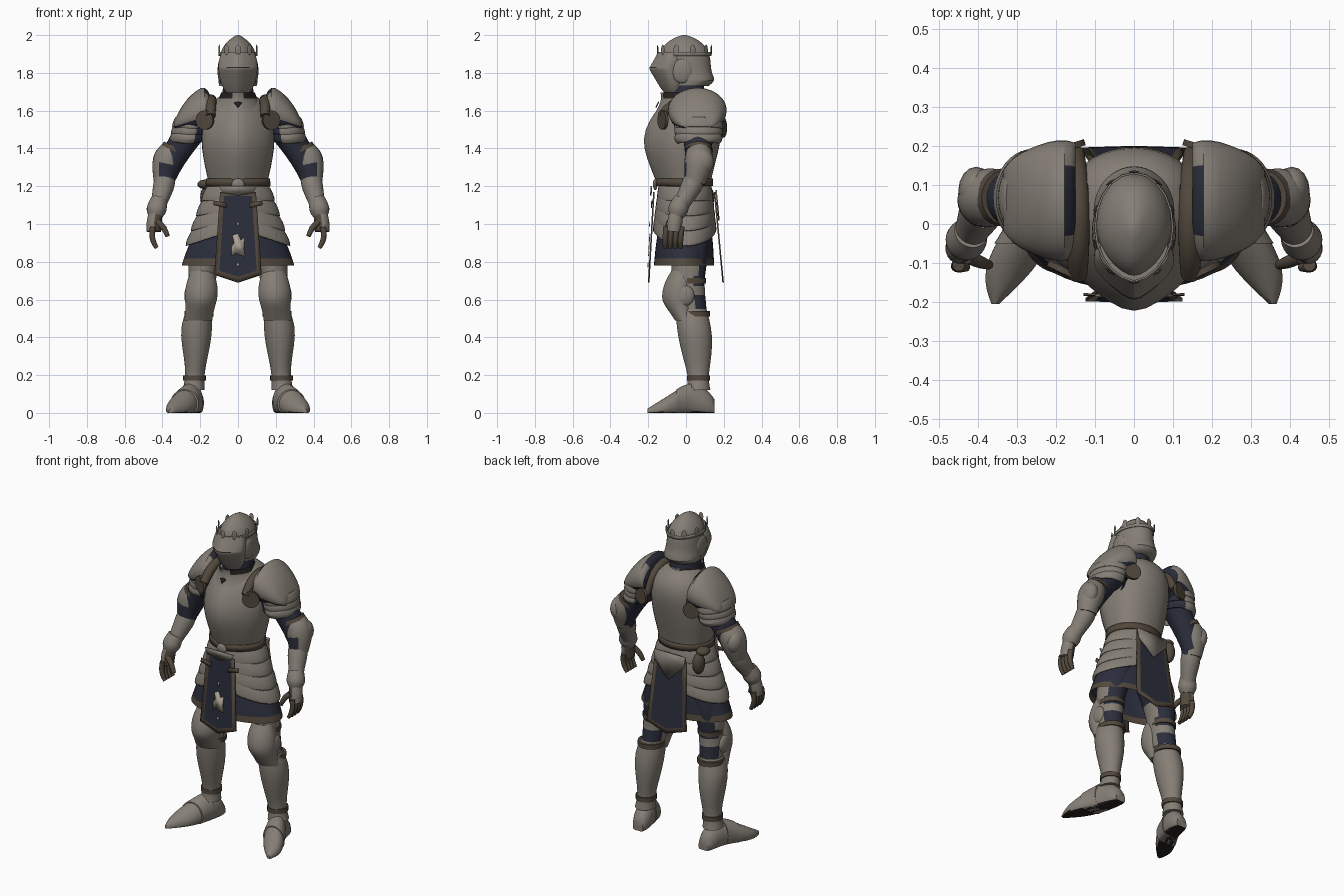
import bpy, bmesh, math
from mathutils import Vector, Matrix

if "Cube" in bpy.data.objects:
    bpy.data.objects.remove(bpy.data.objects["Cube"])


def material(name, r, g, b):
    m = bpy.data.materials.new(name)
    m.use_nodes = True
    m.diffuse_color = (r, g, b, 1)
    shader = m.node_tree.nodes["Principled BSDF"]
    shader.inputs["Base Color"].default_value = (r, g, b, 1)
    shader.inputs["Roughness"].default_value = .7
    return m


STEEL = material("warm grey steel", .235, .21, .18)
NAVY = material("navy cloth", .024, .027, .045)
BROWN = material("brown leather", .085, .065, .046)
DARK = material("dark gap", .02, .017, .015)
BEIGE = material("beige emblem", .42, .37, .29)
made = []


def finish(name, bm, mats, mirror=False, smooth=1, rule=None, thick=0):
    """Turn a bmesh into an object; rule picks a material slot per face."""
    bmesh.ops.recalc_face_normals(bm, faces=bm.faces)
    bm.normal_update()
    if rule:
        for f in bm.faces:
            f.material_index = rule(f.calc_center_median(), f.normal)
    mesh = bpy.data.meshes.new(name)
    bm.to_mesh(mesh)
    bm.free()
    ob = bpy.data.objects.new(name, mesh)
    bpy.context.collection.objects.link(ob)
    for m in mats:
        mesh.materials.append(m)
    if mirror:
        ob.modifiers.new("mirror", "MIRROR").use_mirror_merge = False
    if thick:
        ob.modifiers.new("thickness", "SOLIDIFY").thickness = thick
    if smooth:
        ob.modifiers.new("rounding", "SUBSURF").levels = smooth
        ob.modifiers["rounding"].render_levels = smooth
    made.append(ob)


def skin(name, rings, mats, caps=True, **opts):
    """Bridge rings of points, with creased end caps."""
    bm = bmesh.new()
    crease = bm.edges.layers.float.new("crease_edge")
    loops = [[bm.verts.new(p) for p in ring] for ring in rings]
    n = len(loops[0])
    for a, b in zip(loops, loops[1:]):
        for i in range(n):
            j = (i + 1) % n
            bm.faces.new((a[i], a[j], b[j], b[i]))
    if caps:
        for end in (loops[0], loops[-1]):
            for e in bm.faces.new(end).edges:
                e[crease] = 1
    finish(name, bm, mats, **opts)


def loft(name, mats, rows, axis="z", keel=0, square=1, sag=0, seg=20, **opts):
    """Rows are (station, centre, half width, low, high); keel sharpens the low
    side, square flattens the high side, sag lifts front and back above the sides."""
    rings = []
    for t, mid, w, lo, hi in rows:
        ring = []
        for i in range(seg):
            a = math.tau * i / seg
            c, s = math.cos(a), math.sin(a)
            if s < 0:
                s = s * (1 - keel) - keel * (1 - abs(c))
            else:
                s = s ** square
            u, v = mid + w * c, (lo + hi) / 2 + s * (hi - lo) / 2
            lift = t + sag * (1 - abs(c))
            ring.append({"z": (u, v, lift), "y": (u, t, max(v, 0)), "x": (t, u, v)}[axis])
        rings.append(ring)
    skin(name, rings, mats, **opts)


def tube(name, mats, path, seg=12, **opts):
    """Round limb through (x, y, z, radius) points."""
    pts = [Vector(p[:3]) for p in path]
    rings = []
    for i, p in enumerate(pts):
        d = pts[min(i + 1, len(pts) - 1)] - pts[max(i - 1, 0)]
        u = d.cross(Vector((1, 0, 0))).normalized()
        v = d.cross(u).normalized()
        turn = [math.tau * k / seg for k in range(seg)]
        rings.append([p + path[i][3] * (u * math.cos(a) + v * math.sin(a)) for a in turn])
    skin(name, rings, mats, **opts)


def ball(name, mat, loc, size, mirror=True):
    bm = bmesh.new()
    place = Matrix.Translation(loc) @ Matrix.Diagonal((*size, 1))
    bmesh.ops.create_uvsphere(bm, u_segments=16, v_segments=10, radius=1, matrix=place)
    finish(name, bm, [mat], mirror=mirror, smooth=0)


def plate(name, mats, outline, depth, border=0, thick=.008):
    """Flat panel from (x, z) points; depth gives y for a height."""
    bm = bmesh.new()
    face = bm.faces.new([bm.verts.new((x, depth(z), z)) for x, z in outline])
    bm.normal_update()
    if border:
        for f in bmesh.ops.inset_region(bm, faces=[face], thickness=border, use_boundary=True)["faces"]:
            f.material_index = 1
    finish(name, bm, mats, smooth=0, thick=thick)


# Helmet: skull, visor with eye slit, pivots, crown
loft("helmet_skull", [STEEL], [
    (2, 0, .008, -.02, 0), (1.985, 0, .035, -.07, .05), (1.95, 0, .075, -.12, .1),
    (1.9, 0, .1, -.145, .13), (1.84, 0, .1, -.13, .132), (1.79, 0, .1, -.1, .14),
    (1.76, 0, .108, -.08, .16), (1.73, 0, .1, -.08, .12)], keel=.2)
loft("visor", [STEEL, DARK], [
    (1.905, 0, .09, -.155, 0), (1.87, 0, .103, -.175, .01), (1.838, 0, .105, -.194, .01),
    (1.831, 0, .105, -.198, .01), (1.826, 0, .105, -.201, .01), (1.819, 0, .105, -.202, .01),
    (1.77, 0, .098, -.17, .01), (1.72, 0, .083, -.14, 0), (1.69, 0, .06, -.115, -.02)], keel=.55,
    rule=lambda c, n: int(1.827 < c.z < 1.83 and abs(c.x) < .05 and c.y < -.09))
ball("visor_pivots", STEEL, (.092, -.02, 1.81), (.016, .055, .065))
loft("crown_band", [STEEL], [(1.91, 0, .102, -.15, .133), (1.89, 0, .103, -.15, .134)],
     keel=.1, caps=False, thick=.005, smooth=0)
bm = bmesh.new()
for k in range(10):
    a = math.tau * (k + .5) / 10
    place = (Matrix.Translation((.104 * math.cos(a), .142 * math.sin(a) - .008, 1.922))
             @ Matrix.Rotation(a, 4, "Z") @ Matrix.Diagonal((.004, .016, .028, 1)))
    bmesh.ops.create_uvsphere(bm, u_segments=4, v_segments=4, radius=1, matrix=place)
finish("crown_points", bm, [STEEL], smooth=0)

# Neck and collar
loft("neck_padding", [NAVY], [(1.58, 0, .1, -.1, .12), (1.7, 0, .085, -.1, .1), (1.78, 0, .07, -.07, .09)])
loft("collar", [STEEL, DARK], [
    (1.58, 0, .155, -.175, .17), (1.63, 0, .12, -.145, .13), (1.665, 0, .1, -.135, .115),
    (1.695, 0, .092, -.14, .11)], keel=.3, caps=False,
    rule=lambda c, n: int(c.z > 1.67 and abs(c.x) > .04))
plate("collar_clasp", [DARK], [(-.02, 1.64), (0, 1.645), (.02, 1.64), (0, 1.615)],
      lambda z: -.142 - (1.645 - z) * .5, thick=.006)

# Cuirass, belt and pouch
loft("cuirass", [STEEL], [
    (1.2, 0, .155, -.155, .13), (1.25, 0, .165, -.175, .137), (1.35, 0, .188, -.218, .165),
    (1.45, 0, .2, -.243, .187), (1.55, 0, .185, -.205, .205), (1.62, 0, .16, -.15, .19),
    (1.67, 0, .115, -.09, .15), (1.69, 0, .07, -.05, .1)], keel=.35, square=.7)
loft("belt", [BROWN], [(1.24, 0, .17, -.165, .143), (1.2, 0, .172, -.165, .143)], keel=.2,
     caps=False, thick=.008, smooth=0)
ball("belt_buckle", STEEL, (0, -.163, 1.21), (.034, .012, .03), mirror=False)
ball("belt_pouch", BROWN, (-.165, .11, 1.14), (.035, .04, .065), mirror=False)
ball("pouch_flap", BROWN, (-.175, .08, 1.21), (.04, .045, .025), mirror=False)

# Overlapping skirt lames that rise at front and back, cloth skirt below
for k in range(4):
    top, flare = 1.215 - .08 * k, .028 * k
    loft("skirt_lame", [STEEL], [
        (top, 0, .158 + flare, -.147 - flare / 4, .134 + flare / 5),
        (top - .05, 0, .19 + flare, -.157 - flare / 4, .145 + flare / 5),
        (top - .095, 0, .2 + flare, -.16 - flare / 4, .148 + flare / 5)],
        keel=.15, sag=.03 * k, caps=False, thick=.006)
loft("cloth_skirt", [NAVY, BROWN], [
    (1.05, 0, .19, -.135, .125), (.9, 0, .262, -.162, .147), (.805, 0, .296, -.17, .15),
    (.78, 0, .303, -.173, .152)], caps=False, rule=lambda c, n: int(c.z < .8))

# Tabard panels with leather border, emblem and rear steel point
front = lambda z: -.174 - (1.17 - z) * .057
back = lambda z: .155 + (1.17 - z) * .095
panel = [(-.095, 1.17), (.095, 1.17), (.125, .735), (0, .69), (-.125, .735)]
plate("front_tabard", [NAVY, BROWN], panel, front, border=.031)
plate("back_tabard", [NAVY, BROWN], [(x * 1.1, z) for x, z in panel], back, border=.031)
emblem = [(-.035, .83), (-.01, .845), (.01, .835), (.038, .83), (.03, .87), (.035, .93),
          (.015, .915), (0, .95), (-.03, .94), (-.02, .9), (-.035, .88)]
over = lambda z: front(z) - .007
plate("emblem", [BEIGE], emblem, over, thick=.004)
for z in (.785, 1.0):
    plate("emblem_stud", [BEIGE], [(-.008, z), (0, z - .014), (.008, z), (0, z + .014)], over, thick=.004)
plate("rear_skirt_point", [STEEL], [(-.108, 1.18), (.108, 1.18), (.1, 1.12), (0, 1.02), (-.1, 1.12)],
      lambda z: back(z) + .009)
plate("front_skirt_point", [STEEL], [(-.1, 1.2), (.1, 1.2), (.08, 1.165), (0, 1.15), (-.08, 1.165)], over)
for side in (-1, 1):
    plate("front_hanger_strap", [BROWN], [
        (side * x, z) for x, z in ((.06, 1.11), (.13, 1.125), (.13, 1.1), (.06, 1.085))], over, thick=.006)

# Shoulders: straps, pauldrons, lames, rondels
tube("shoulder_straps", [BROWN], [
    (.145, -.13, 1.57, .026), (.143, -.075, 1.64, .03), (.142, .03, 1.67, .03),
    (.145, .13, 1.635, .028), (.15, .18, 1.52, .024)], mirror=True)
loft("pauldrons", [STEEL, NAVY], [
    (.15, .06, .15, 1.5, 1.69), (.175, .06, .16, 1.48, 1.735), (.22, .06, .155, 1.47, 1.71),
    (.27, .06, .135, 1.47, 1.665), (.31, .06, .115, 1.48, 1.605), (.335, .06, .08, 1.5, 1.55)],
    axis="x", mirror=True, rule=lambda c, n: int(n.z < -.5 or n.x < -.8))
for k in range(3):
    x, z = .238 + .009 * k, 1.57 - .04 * k
    loft("pauldron_lame", [STEEL, NAVY], [
        (z, x, .094, -.06, .19), (z - .03, x + .004, .105, -.067, .2),
        (z - .056, x + .008, .106 - .004 * k, -.062 + .008 * k, .197 - .01 * k)],
        sag=-.015, mirror=True, caps=False, thick=.006, rule=lambda c, n: int(n.x < -.45))
for y, z, turn in ((-.122, 1.55, .45), (.195, 1.51, -.3)):
    bm = bmesh.new()
    place = (Matrix.Translation((.175, y, z)) @ Matrix.Rotation(turn, 4, "Z")
             @ Matrix.Rotation(math.pi / 2, 4, "X"))
    bmesh.ops.create_cone(bm, cap_ends=True, segments=16, radius1=.051, radius2=.051,
                          depth=.016, matrix=place)
    finish("rondel", bm, [BROWN], mirror=True, smooth=0)

# Arms
tube("padded_sleeves", [NAVY], [
    (.1, .05, 1.57, .1), (.22, .06, 1.54, .09), (.288, .065, 1.44, .08), (.35, .065, 1.34, .07),
    (.38, .06, 1.25, .055)], mirror=True)
tube("elbow_guards", [STEEL, NAVY], [
    (.345, .07, 1.39, .066), (.368, .07, 1.36, .08), (.383, .065, 1.31, .079),
    (.388, .055, 1.26, .066), (.39, .045, 1.22, .058)], mirror=True,
    rule=lambda c, n: int(n.y < .4 and n.x < (.4 if c.z < 1.3 else -.4)))
ball("elbow_fans", STEEL, (.405, .085, 1.33), (.046, .062, .07))
tube("elbow_straps", [BROWN], [(.328, .068, 1.405, .074), (.338, .068, 1.385, .078)], mirror=True)
tube("vambraces", [STEEL], [
    (.388, .042, 1.232, .058), (.393, .03, 1.2, .061), (.413, -.01, 1.13, .046),
    (.425, -.03, 1.09, .043)], mirror=True)
tube("gauntlet_cuffs", [STEEL], [
    (.418, -.02, 1.13, .046), (.43, -.04, 1.085, .057), (.434, -.045, 1.065, .054),
    (.437, -.05, 1.04, .04)], mirror=True)
tube("hands", [STEEL, BROWN], [
    (.435, -.05, 1.06, .038), (.445, -.06, 1.01, .043), (.445, -.065, .96, .04)], mirror=True,
    rule=lambda c, n: int(n.x < -.2))
for k in range(4):
    y = -.105 + .027 * k
    tube("finger", [BROWN], [
        (.45, y, .985, .018), (.458, y - .003, .94, .017), (.447, y - .006, .9, .016),
        (.43, y - .006, .873, .012)], seg=8, mirror=True)
tube("thumb", [BROWN], [(.425, -.085, 1.01, .02), (.39, -.1, .98, .018), (.372, -.105, .935, .013)],
     seg=8, mirror=True)

# Legs
loft("thighs", [STEEL, NAVY], [
    (.98, .12, .1, -.1, .12), (.8, .183, .085, -.08, .115), (.72, .188, .074, -.075, .1),
    (.67, .192, .072, -.07, .1), (.63, .195, .071, -.068, .102), (.55, .2, .067, -.06, .11)],
    mirror=True, rule=lambda c, n: int(
        c.z > .82 or (n.y > .5 and c.z > .73) or (n.y > .2 and c.z < .73 and not .63 < c.z < .67)))
loft("knee_guards", [STEEL], [
    (.75, .19, .06, -.08, .03), (.7, .191, .08, -.112, .045), (.64, .194, .09, -.13, .05),
    (.59, .196, .085, -.13, .045), (.55, .202, .076, -.1, .045), (.49, .21, .075, -.06, .05)],
    keel=.15, mirror=True)
ball("knee_fans", STEEL, (.262, -.005, .62), (.022, .05, .055))
loft("greaves", [STEEL], [
    (.55, .204, .068, -.055, .11), (.46, .22, .087, -.052, .135), (.36, .222, .077, -.035, .143),
    (.25, .225, .055, -.005, .128), (.18, .23, .05, .015, .118), (.12, .235, .06, 0, .13)], mirror=True)
for name, z, x, w, lo, hi in (("knee_straps", .7, .191, .073, -.06, .107),
                              ("calf_straps", .525, .207, .077, -.03, .128),
                              ("ankle_straps", .185, .23, .06, .004, .128)):
    loft(name, [BROWN], [(z + .014, x, w, lo, hi), (z - .014, x, w, lo, hi)], mirror=True, smooth=0)

# Feet: pointed plated shoes with a dark sole
loft("armored_shoes", [STEEL, DARK], [
    (.152, .228, .035, -.03, .07), (.12, .232, .054, -.03, .12), (.06, .24, .06, -.03, .155),
    (0, .262, .064, -.03, .15), (-.06, .29, .072, -.03, .115), (-.12, .322, .064, -.03, .075),
    (-.17, .344, .036, -.02, .045), (-.205, .356, .01, -.01, .022)], axis="y", mirror=True,
    rule=lambda c, n: int(n.z < -.7))
loft("shoe_lame", [STEEL], [
    (.03, .25, .066, -.03, .16), (-.02, .27, .07, -.03, .145), (-.05, .284, .076, -.03, .126)],
    axis="y", mirror=True)

# Smooth shading with kept edges
bpy.ops.object.select_all(action="DESELECT")
for ob in made:
    ob.select_set(True)
bpy.context.view_layer.objects.active = made[0]
bpy.ops.object.shade_smooth_by_angle(angle=math.radians(50))
